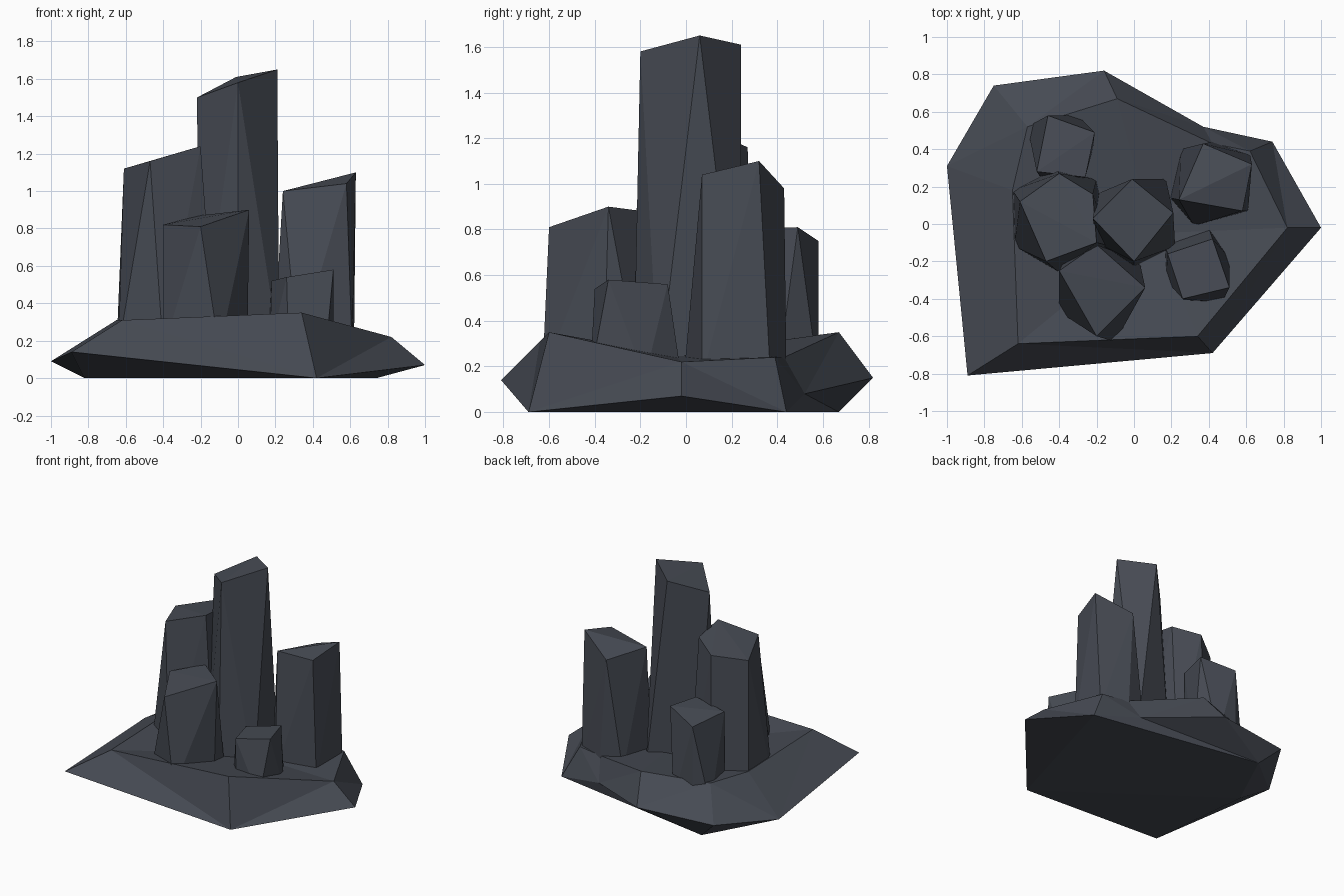
import bpy
import bmesh
from mathutils import Vector

if "Cube" in bpy.data.objects:
    bpy.data.objects.remove(bpy.data.objects["Cube"], do_unlink=True)

# One slate colour for everything
stone = bpy.data.materials.new("dark_slate")
stone.use_nodes = True
stone.diffuse_color = (0.062, 0.070, 0.088, 1)
bsdf = next(n for n in stone.node_tree.nodes if n.type == 'BSDF_PRINCIPLED')
bsdf.inputs["Base Color"].default_value = stone.diffuse_color
bsdf.inputs["Roughness"].default_value = 0.9


def finish(bm, name):
    bmesh.ops.recalc_face_normals(bm, faces=bm.faces)
    mesh = bpy.data.meshes.new(name)
    bm.to_mesh(mesh)
    bm.free()
    mesh.materials.append(stone)
    obj = bpy.data.objects.new(name, mesh)
    bpy.context.collection.objects.link(obj)
    return obj


def pillar(name, top, foot, foot_z=0.15):
    """Faceted column: hull between a slanted top and a wider foot outline."""
    bm = bmesh.new()
    for p in top:
        bm.verts.new(p)
    for x, y in foot:
        bm.verts.new((x, y, foot_z))
    hull = bmesh.ops.convex_hull(bm, input=bm.verts)
    spare = {v for v in hull["geom_interior"] if isinstance(v, bmesh.types.BMVert)}
    bmesh.ops.delete(bm, geom=list(spare), context='VERTS')
    bmesh.ops.dissolve_limit(bm, angle_limit=0.03, verts=bm.verts, edges=bm.edges)
    return finish(bm, name)


# Base slab: ground outline, widest rim and upper shelf, matched corner by corner
west, south, east, north = (-.82, .2, 0), (.42, -.69, 0), (.74, .44, 0), (-.6, .67, 0)
ground = [west, south, east, east, east, north, north, west]
rim = [(-.89, -.81, .14), south, (1, -.02, .07), east,
       (.37, .52, .08), (-.16, .82, .15), (-.75, .74, .14), (-1, .31, .09)]
shelf = [(-.62, -.64, .31), (.34, -.6, .35), (.82, -.02, .22), (.62, .39, .24),
         (.42, .43, .24), (-.09, .67, .35), (-.57, .52, .33), (-.65, .18, .31)]

bm = bmesh.new()
corners = {}


def add_face(points):
    points = list(dict.fromkeys(points))
    if len(points) > 2:
        bm.faces.new([corners.setdefault(p, None) or make_corner(p) for p in points])


def make_corner(p):
    corners[p] = bm.verts.new(p)
    return corners[p]


hollow = (.1, -.05, .25)
for i in range(len(rim)):
    j = (i + 1) % len(rim)
    add_face([ground[i], ground[j], rim[j], rim[i]])
    add_face([rim[i], rim[j], shelf[j], shelf[i]])
    add_face([shelf[i], shelf[j], hollow])
add_face([west, north, east, south])
bmesh.ops.triangulate(bm, faces=bm.faces)
finish(bm, "rock_base")

# Columns
pillar("tall_centre_pillar",
       [(-.01, .24, 1.61), (.21, .06, 1.65), (0, -.2, 1.58), (-.22, .03, 1.5)],
       [(.17, .24), (.22, -.12), (0, -.23), (-.2, -.1), (-.2, .16)])
pillar("broad_side_pillar",
       [(-.4, .27, 1.16), (-.22, .16, 1.21), (-.2, -.1, 1.24),
        (-.47, -.2, 1.16), (-.61, .12, 1.12)],
       [(-.64, -.12), (-.4, -.26), (-.12, -.12), (-.2, .24), (-.42, .3), (-.65, .18)])
pillar("front_pillar",
       [(-.4, -.25, .82), (-.2, -.11, .87), (.06, -.34, .9), (-.2, -.6, .81)],
       [(-.4, -.47), (-.1, -.63), (.05, -.36), (.03, -.2), (-.35, -.15)])
pillar("east_pillar",
       [(.37, .43, .98), (.63, .32, 1.1), (.58, .07, 1.04), (.24, .13, 1.0)],
       [(.62, .37), (.61, .07), (.32, -.01), (.19, .14), (.25, .4), (.42, .44)])
pillar("small_front_pillar",
       [(.18, -.16, .52), (.42, -.08, .56), (.51, -.34, .58), (.26, -.4, .54)],
       [(.17, -.3), (.27, -.41), (.47, -.42), (.51, -.18), (.4, -.02), (.16, -.1)])
pillar("small_back_pillar",
       [(-.46, .58, .75), (-.21, .49, .81), (-.26, .25, .8), (-.52, .28, .77)],
       [(-.57, .52), (-.46, .58), (-.3, .58), (-.22, .4), (-.27, .24), (-.5, .25)])
